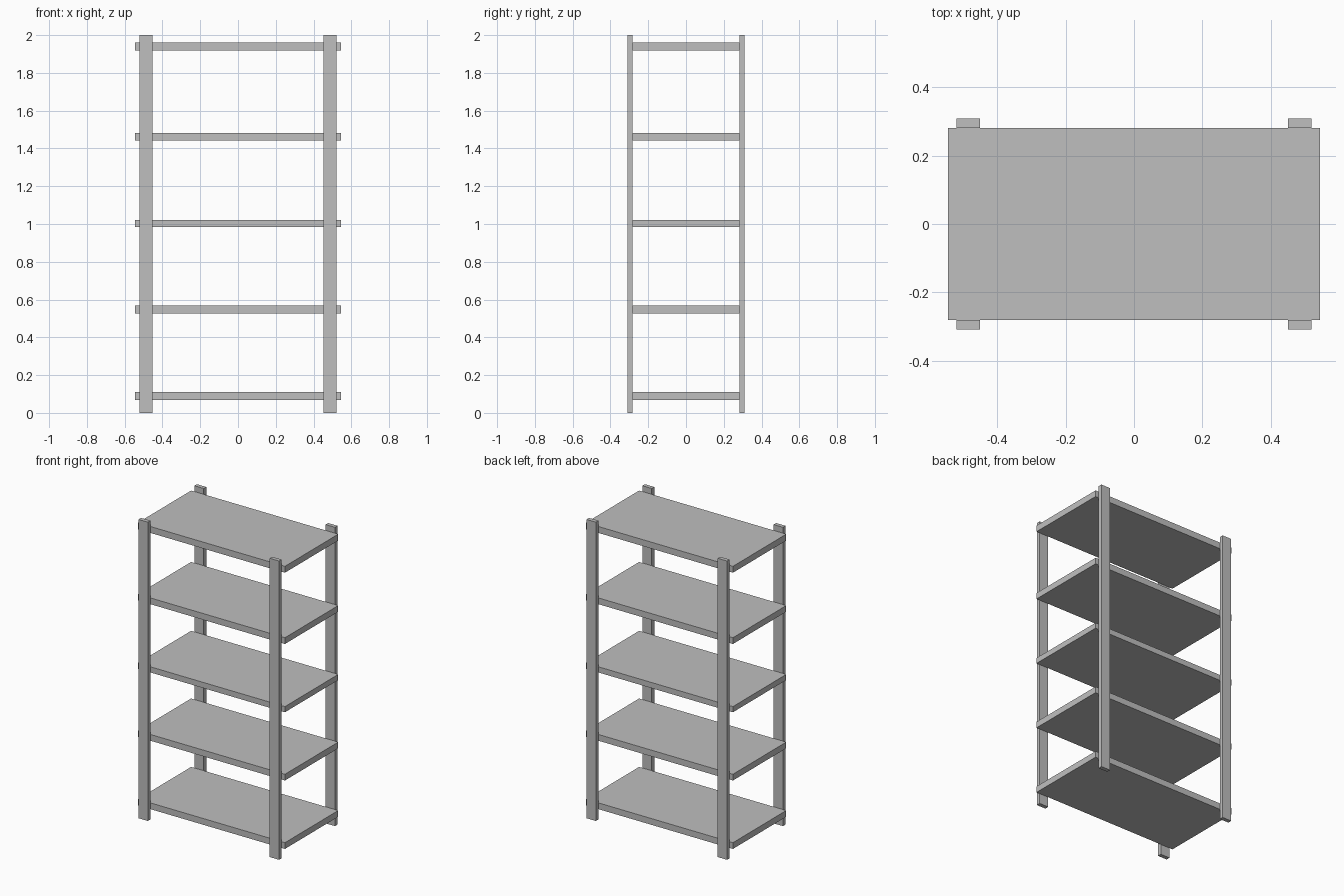
import bpy

# Remove the default cube
cube = bpy.data.objects.get("Cube")
if cube:
    bpy.data.objects.remove(cube, do_unlink=True)

# Single grey finish
GREY = (0.52, 0.52, 0.52, 1.0)
grey = bpy.data.materials.new("grey")
grey.use_nodes = True
grey.diffuse_color = GREY
grey.node_tree.nodes["Principled BSDF"].inputs["Base Color"].default_value = GREY


def box(name, centre, size):
    bpy.ops.mesh.primitive_cube_add(size=1, location=centre)
    ob = bpy.context.object
    ob.name = name
    ob.data.name = name
    ob.scale = size
    bpy.ops.object.transform_apply(location=False, rotation=False, scale=True)
    ob.data.materials.append(grey)
    return ob


HEIGHT = 2.0
SHELF_WIDTH, SHELF_DEPTH = 1.09, 0.564
POST_WIDTH, POST_THICK = 0.069, 0.027
POST_X = 0.486
POST_Y = (SHELF_DEPTH + POST_THICK) / 2

# Shelves, bottom to top: (underside, top)
levels = [(0.069, 0.111), (0.527, 0.569), (0.984, 1.022), (1.441, 1.483), (1.918, 1.961)]
for i, (low, high) in enumerate(levels, 1):
    box(f"shelf_{i}", (0, 0, (low + high) / 2), (SHELF_WIDTH, SHELF_DEPTH, high - low))

# Upright posts against the front and back edges
for side, sx in (("left", 1), ("right", -1)):
    for end, sy in (("front", -1), ("back", 1)):
        box(f"{end}_{side}_post", (sx * POST_X, sy * POST_Y, HEIGHT / 2),
            (POST_WIDTH, POST_THICK, HEIGHT))
